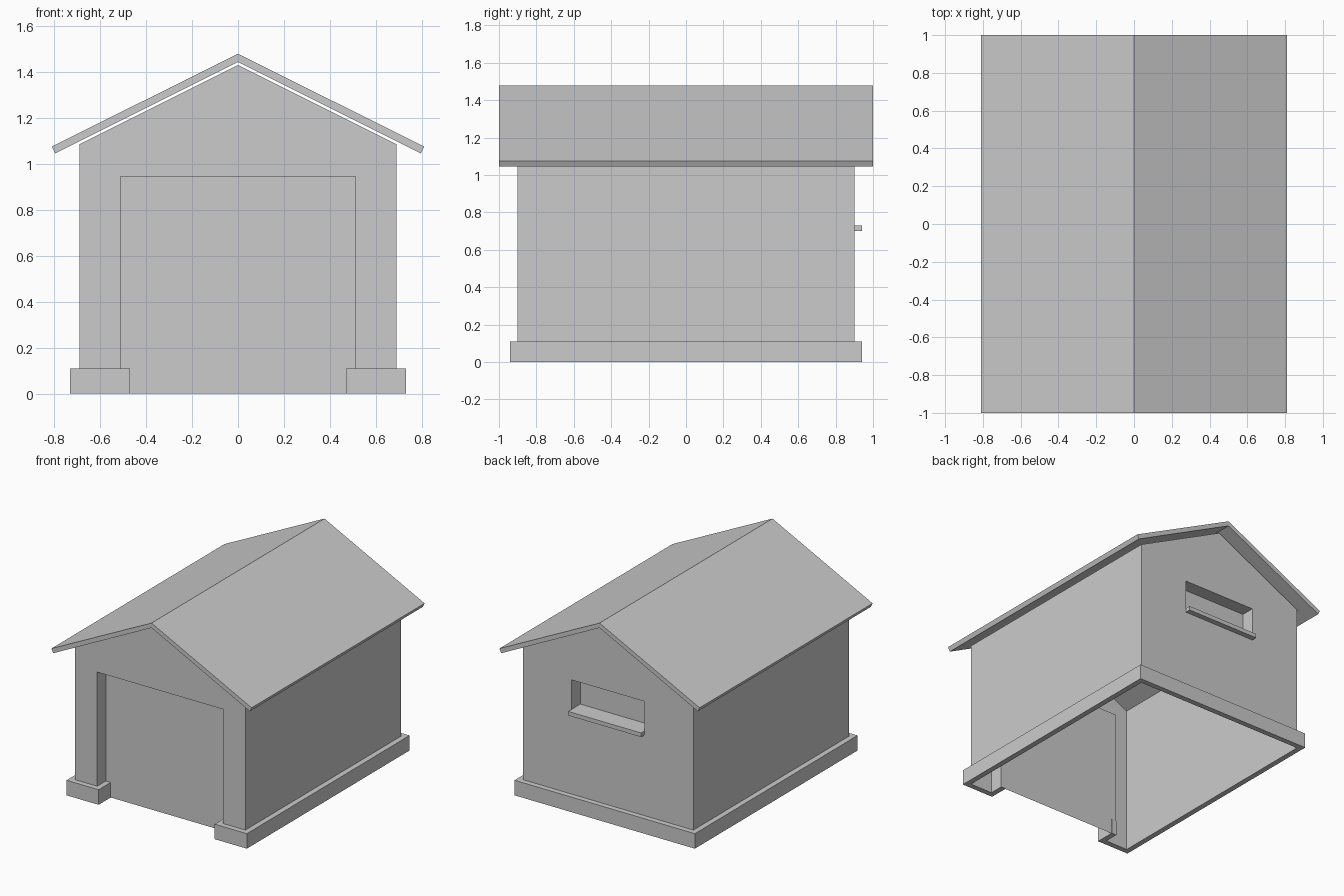
import bpy
import bmesh

cube = bpy.data.objects.get("Cube")
if cube:
    bpy.data.objects.remove(cube, do_unlink=True)

grey = bpy.data.materials.new("plain_grey")
grey.use_nodes = True
colour = (0.6, 0.6, 0.6, 1)
grey.diffuse_color = colour
grey.node_tree.nodes["Principled BSDF"].inputs["Base Color"].default_value = colour


def finish(name, bm):
    """Weld the faces, orient them outward and make an object."""
    bmesh.ops.remove_doubles(bm, verts=bm.verts, dist=0.0005)
    bmesh.ops.recalc_face_normals(bm, faces=bm.faces)
    mesh = bpy.data.meshes.new(name)
    bm.to_mesh(mesh)
    bm.free()
    mesh.materials.append(grey)
    obj = bpy.data.objects.new(name, mesh)
    bpy.context.collection.objects.link(obj)
    return obj


def face(bm, points):
    return bm.faces.new([bm.verts.new(p) for p in points])


def upright(bm, profile, y):
    """Vertical face at depth y from an x, z profile."""
    return face(bm, [(x, y, z) for x, z in profile])


def strip(bm, profile, y0, y1):
    """Faces swept along y from an open x, z profile."""
    for (xa, za), (xb, zb) in zip(profile, profile[1:]):
        face(bm, [(xa, y0, za), (xb, y0, zb), (xb, y1, zb), (xa, y1, za)])


def mirrored(points):
    """Complete a right-to-left symmetric path from its +x half."""
    return points + [(-a, b) for a, b in reversed(points) if abs(a) > 1e-6]


# Main dimensions
W, D = 0.69, 0.90              # wall half width and half depth
EAVE, RIDGE = 1.085, 1.43
DOOR, HEAD = 0.51, 0.945       # door half width, opening head height
WIN, SILL = 0.295, 0.70        # window half width, opening bottom
RECESS = 0.10

# Wall shell, open below, with recessed door and window openings
bm = bmesh.new()
door = [(-DOOR, 0), (-DOOR, HEAD), (DOOR, HEAD), (DOOR, 0)]
outline = [(W, 0), (W, EAVE), (0, RIDGE), (-W, EAVE), (-W, 0)]
upright(bm, door + outline, -D)
for s in (1, -1):
    half = [(0, 0), (W, 0), (W, EAVE), (0, RIDGE),
            (0, HEAD), (WIN, HEAD), (WIN, SILL), (0, SILL)]
    upright(bm, [(s * x, z) for x, z in half], D)
strip(bm, outline, -D, D)
strip(bm, door, -D, -D + RECESS)
upright(bm, door, -D + RECESS)
window = [(-WIN, SILL), (-WIN, HEAD), (WIN, HEAD), (WIN, SILL)]
strip(bm, window + window[:1], D, D - RECESS)
upright(bm, window, D - RECESS)
bmesh.ops.remove_doubles(bm, verts=bm.verts, dist=0.0005)
seam = [e for e in bm.edges if len(e.link_faces) == 2
        and all(abs(v.co.x) < 1e-5 and abs(v.co.y - D) < 1e-5 for v in e.verts)]
bmesh.ops.dissolve_edges(bm, edges=seam[:1])
finish("walls", bm)

# Footing that wraps the walls and returns into the doorway
LIP, FOOT, END = 0.04, 0.11, -0.795
inner = mirrored([(DOOR, END), (DOOR, -D), (W, -D), (W, D)])
outer = mirrored([(DOOR - LIP, END), (DOOR - LIP, -D - LIP),
                  (W + LIP, -D - LIP), (W + LIP, D + LIP)])
bm = bmesh.new()
for i in range(len(outer) - 1):
    a, b, c, d = outer[i], outer[i + 1], inner[i + 1], inner[i]
    for z in (0, FOOT):
        face(bm, [(*p, z) for p in (a, b, c, d)])
    face(bm, [(*a, 0), (*b, 0), (*b, FOOT), (*a, FOOT)])
for i in (0, -1):
    a, b = outer[i], inner[i]
    face(bm, [(*a, 0), (*b, 0), (*b, FOOT), (*a, FOOT)])
finish("footing", bm)

# Pitched roof slab
roof = [(0, 1.478), (0.81, 1.075), (0.795, 1.045), (0, 1.443),
        (-0.795, 1.045), (-0.81, 1.075)]
bm = bmesh.new()
strip(bm, roof + roof[:1], -1, 1)
for y in (-1, 1):
    upright(bm, roof, y)
finish("roof", bm)

# Window sill
sill = [(-WIN, SILL), (WIN, SILL), (WIN, SILL + 0.03), (-WIN, SILL + 0.03)]
bm = bmesh.new()
strip(bm, sill + sill[:1], D - RECESS, D + LIP)
for y in (D - RECESS, D + LIP):
    upright(bm, sill, y)
finish("window_sill", bm)
